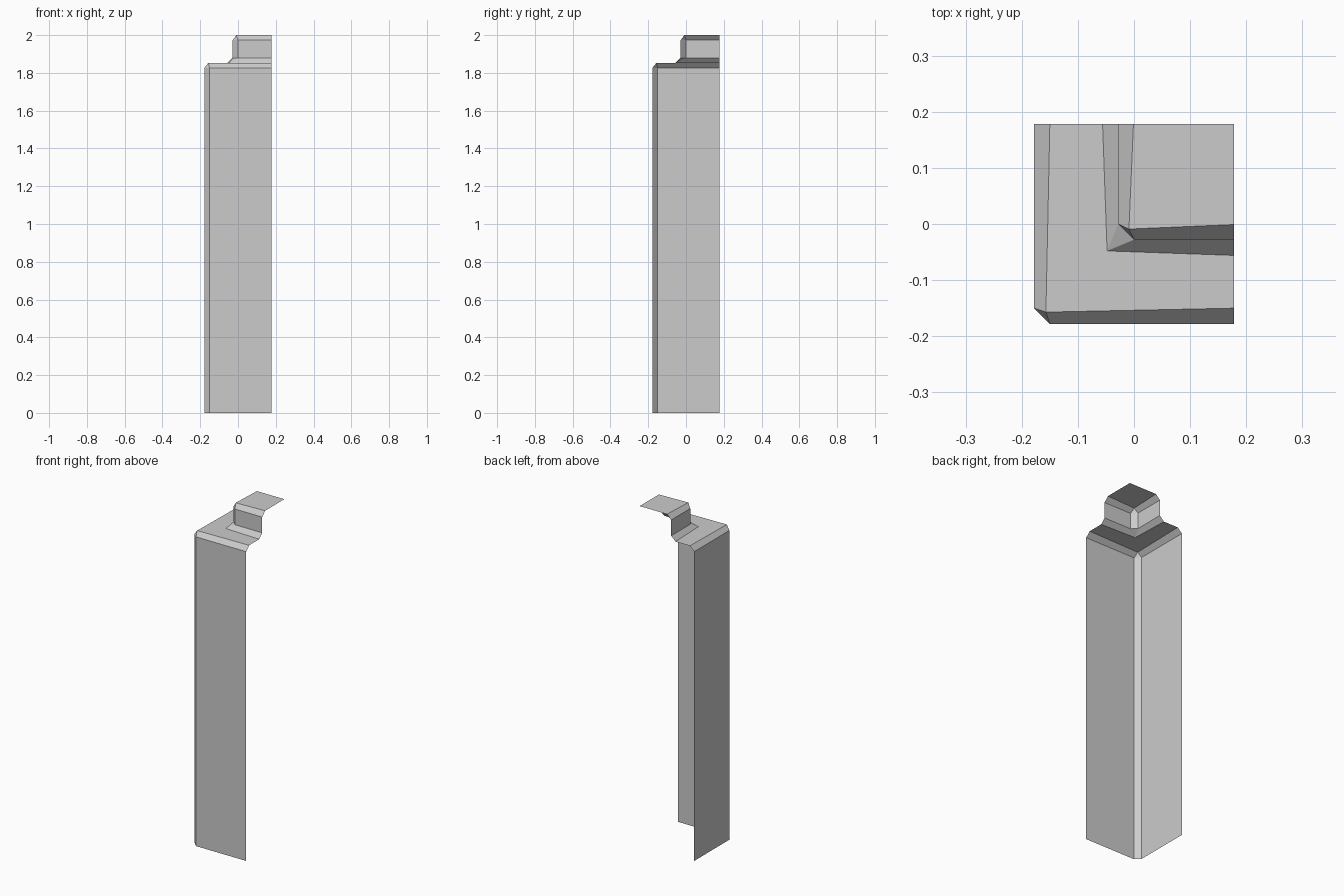
import bpy
import bmesh

cube = bpy.data.objects.get("Cube")
if cube:
    bpy.data.objects.remove(cube, do_unlink=True)

# Plain grey finish
grey = bpy.data.materials.new("light_grey")
grey.use_nodes = True
colour = (0.6, 0.6, 0.6, 1)
grey.diffuse_color = colour
grey.node_tree.nodes["Principled BSDF"].inputs["Base Color"].default_value = colour

HALF = 0.178   # half the width of the post quarter

# Profile levels: height, offset at the open ends, and the corner point (a, b).
# The corner is mirrored across the diagonal; a == b gives a sharp corner.
LEVELS = [
    (0.0, -HALF, -HALF, -0.15),       # foot of the wall
    (1.826, -HALF, -HALF, -0.15),     # top of the wall
    (1.853, -0.15, -0.157, -0.157),   # outer edge of the shelf
    (1.853, -0.056, -0.048, -0.048),  # inner edge of the shelf
    (1.88, -0.028, -0.028, 0.0),      # foot of the neck
    (1.973, -0.028, -0.028, 0.0),     # top of the neck
    (2.0, -0.001, -0.009, -0.009),    # edge of the cap
]


def add_face(bm, verts):
    """Make a face, dropping repeated corners."""
    verts = list(dict.fromkeys(verts))
    if len(verts) > 2:
        bm.faces.new(verts)


def add_row(bm, z, end, a, b):
    """One row of the shell, from the back opening round to the side opening."""
    first = bm.verts.new((a, b, z))
    second = first if a == b else bm.verts.new((b, a, z))
    return [bm.verts.new((end, HALF, z)), first, second,
            bm.verts.new((HALF, end, z))]


# Open corner shell of a stepped, chamfered post
bm = bmesh.new()
rows = [add_row(bm, *level) for level in LEVELS]
for low, high in zip(rows, rows[1:]):
    for i in range(3):
        add_face(bm, [low[i], low[i + 1], high[i + 1], high[i]])

# Flat cap
add_face(bm, rows[-1] + [bm.verts.new((HALF, HALF, 2.0))])

mesh = bpy.data.meshes.new("post_corner_shell")
bm.to_mesh(mesh)
bm.free()
mesh.materials.append(grey)
post = bpy.data.objects.new("post_corner_shell", mesh)
bpy.context.collection.objects.link(post)
